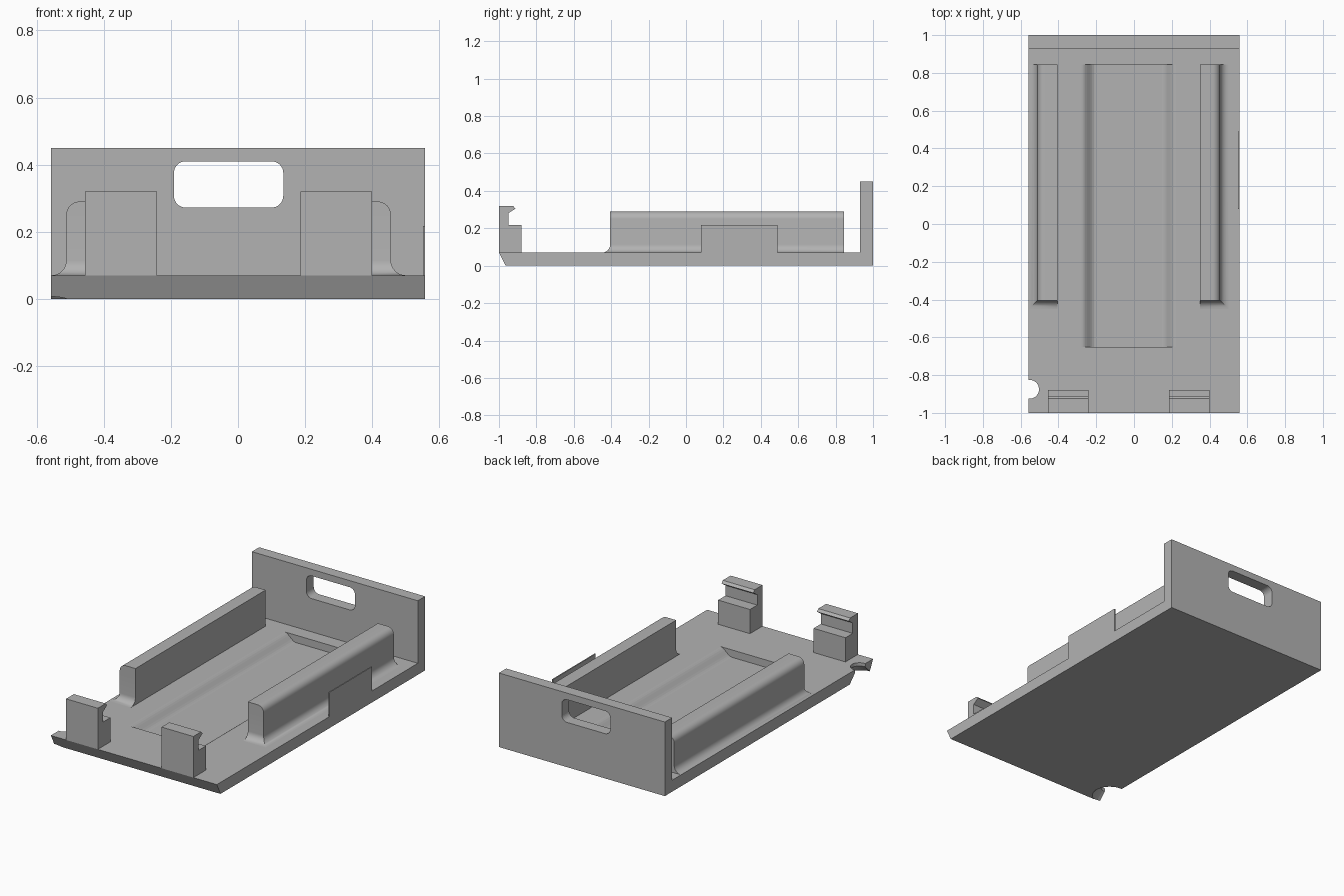
import bpy, bmesh, math
from mathutils import Vector

old = bpy.data.objects.get("Cube")
if old:
    bpy.data.objects.remove(old, do_unlink=True)

grey = bpy.data.materials.new("plain grey")
grey.use_nodes = True
grey.diffuse_color = (0.45, 0.45, 0.45, 1)
grey.node_tree.nodes["Principled BSDF"].inputs["Base Color"].default_value = grey.diffuse_color

HALF_W, FLOOR, MID = 0.558, 0.07, -0.028


def loft(name, rings):
    """Closed solid through matching rings of points."""
    bm = bmesh.new()
    rows = [[bm.verts.new(p) for p in ring] for ring in rings]
    for a, b in zip(rows, rows[1:]):
        for i in range(len(a)):
            j = (i + 1) % len(a)
            bm.faces.new((a[i], a[j], b[j], b[i]))
    bm.faces.new(rows[0])
    bm.faces.new(rows[-1])
    bmesh.ops.recalc_face_normals(bm, faces=bm.faces)
    mesh = bpy.data.meshes.new(name)
    bm.to_mesh(mesh)
    bm.free()
    mesh.materials.append(grey)
    obj = bpy.data.objects.new(name, mesh)
    bpy.context.collection.objects.link(obj)
    return obj


def extrude_x(name, profile, x0, x1):
    return loft(name, [[(x, y, z) for y, z in profile] for x in (x0, x1)])


def extrude_y(name, profile, y0, y1):
    return loft(name, [[(x, y, z) for x, z in profile] for y in (y0, y1)])


def cut(target, cutter):
    cutter.hide_render = True
    mod = target.modifiers.new("cut", "BOOLEAN")
    mod.operation = "DIFFERENCE"
    mod.solver = "EXACT"
    mod.object = cutter
    bpy.context.view_layer.objects.active = target
    bpy.ops.object.modifier_apply(modifier=mod.name)
    bpy.data.objects.remove(cutter, do_unlink=True)


def arc(cx, cz, r, start, end, steps=8):
    angles = [math.radians(start + (end - start) * i / steps) for i in range(steps + 1)]
    return [(cx + r * math.cos(a), cz + r * math.sin(a)) for a in angles]


# Tray: floor with sloped front lip and upright end wall
tray = extrude_x("tray", [(-0.965, 0), (1, 0), (1, 0.45), (0.93, 0.45),
                          (0.93, FLOOR), (-1, FLOOR)], -HALF_W, HALF_W)

# Rounded handle hole in the end wall
r, hw, low, high = 0.035, 0.163, 0.272, 0.41
hole = (arc(MID + hw - r, high - r, r, 0, 90) + arc(MID - hw + r, high - r, r, 90, 180)
        + arc(MID - hw + r, low + r, r, 180, 270) + arc(MID + hw - r, low + r, r, 270, 360))
cut(tray, extrude_y("handle_hole_cutter", hole, 0.85, 1.1))

# Shallow floor recess with soft sloping sides
STEPS, DEPTH = 8, 0.045
slope = [(0.25 - 0.075 * i / STEPS, FLOOR - DEPTH * (1 - math.cos(math.pi * i / STEPS)) / 2)
         for i in range(STEPS + 1)]
recess = ([(MID + x, z) for x, z in slope] + [(MID - x, z) for x, z in reversed(slope)]
          + [(MID - 0.25, 0.2), (MID + 0.25, 0.2)])
cut(tray, extrude_y("recess_cutter", recess, -0.65, 0.845))

# Countersunk notch in the edge near the front
notch = [(0.105, -0.005), (0.05, 0.05), (0.05, 0.1)]
cut(tray, loft("notch_cutter", [[(x, y, z) for x, y in arc(-0.553, -0.875, rad, 0, 350, 35)]
                                for rad, z in notch]))

# Side rails: flared foot at the outside and front, rounded outer top edge
FOOT, ROUND, TOP = 0.044, 0.04, 0.29
foot = [(FOOT - dx, FLOOR + FOOT + dz) for dx, dz in arc(0, 0, FOOT, 270, 360)]
foot = [(FOOT * (1 - math.sin(a)), FLOOR + FOOT * (1 - math.cos(a)))
        for a in (math.radians(90 * i / 8) for i in range(9))]
crown = [(dx - ROUND, TOP - ROUND + dz) for dx, dz in arc(0, 0, ROUND, 0, 90)]
for side, label in ((1, "left_rail"), (-1, "right_rail")):
    inner, outer = MID + side * 0.378, MID + side * 0.484
    rings = []
    for out, z in foot + crown:
        x, front = outer + side * out, -0.405 - max(out, 0)
        rings.append([(inner, front, z), (x, front, z), (x, 0.845, z), (inner, 0.845, z)])
    rail = loft(label, rings)
    bpy.ops.object.select_all(action="DESELECT")
    rail.select_set(True)
    bpy.context.view_layer.objects.active = rail
    bpy.ops.object.shade_smooth_by_angle(angle=math.radians(30))

# Hooked clips at the front
clip = [(-1, FLOOR), (-1, 0.32), (-0.925, 0.32), (-0.912, 0.305), (-0.95, 0.28),
        (-0.95, 0.217), (-0.88, 0.217), (-0.88, FLOOR)]
for side, label in ((1, "left_clip"), (-1, "right_clip")):
    xs = sorted((MID + side * 0.214, MID + side * 0.428))
    extrude_x(label, clip, *xs)

# Thin tab standing on the left edge
extrude_x("side_tab", [(0.08, FLOOR), (0.49, FLOOR), (0.49, 0.217), (0.08, 0.217)],
          HALF_W - 0.007, HALF_W)
